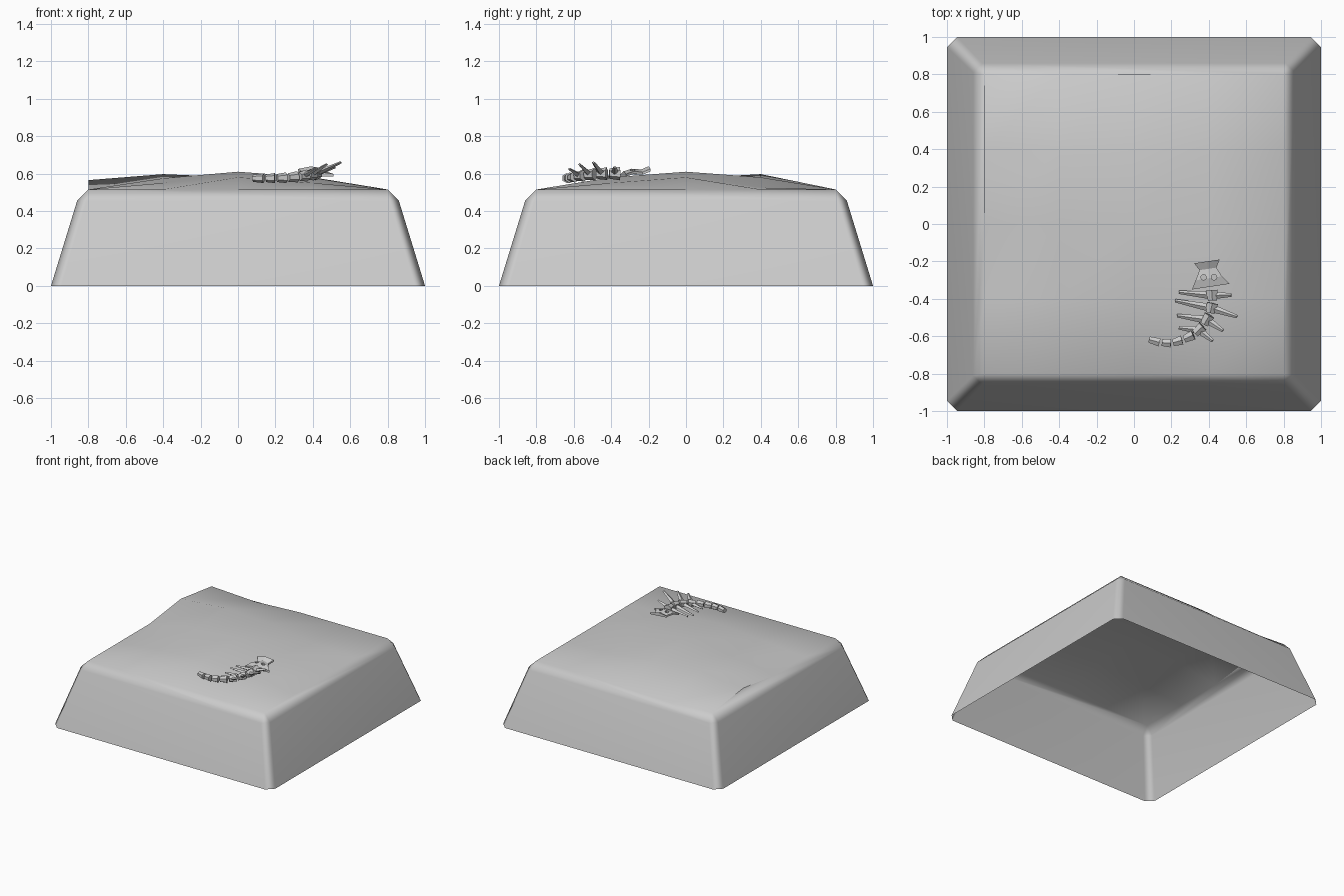
import bpy
import bmesh
import math
from mathutils import Vector, Matrix

default_cube = bpy.data.objects.get("Cube")
if default_cube:
    bpy.data.objects.remove(default_cube, do_unlink=True)


def make_object(name, bm):
    """Turn a bmesh into a linked, selected object."""
    bmesh.ops.recalc_face_normals(bm, faces=bm.faces)
    mesh = bpy.data.meshes.new(name)
    bm.to_mesh(mesh)
    bm.free()
    obj = bpy.data.objects.new(name, mesh)
    bpy.context.collection.objects.link(obj)
    bpy.ops.object.select_all(action='DESELECT')
    obj.select_set(True)
    bpy.context.view_layer.objects.active = obj
    return obj


def add_frustum(bm, start, end, r1, r2, sides=6, flat=1.0):
    """Tapered bar between two points, optionally flattened across its width."""
    axis = end - start
    rot = axis.to_track_quat('Z', 'Y').to_matrix().to_4x4()
    place = Matrix.Translation((start + end) / 2) @ rot @ Matrix.Diagonal((1, flat, 1, 1))
    bmesh.ops.create_cone(bm, cap_ends=True, segments=sides, radius1=r1,
                          radius2=r2, depth=axis.length, matrix=place)


# Ground slab: open shell with a gently uneven top
RIM, WALL, FOOT = 0.515, 0.455, 0.0
HEIGHTS = [  # rows run front to back, columns from -x to +x
    [RIM, RIM, RIM, RIM, RIM],
    [RIM, 0.55, 0.58, 0.55, RIM],
    [RIM, 0.575, 0.61, 0.58, RIM],
    [0.565, 0.597, 0.58, 0.525, RIM],
    [RIM, 0.495, RIM, RIM, RIM],
]
bm = bmesh.new()
top = [[bm.verts.new((0.4 * (c - 2), 0.4 * (r - 2), z)) for c, z in enumerate(row)]
       for r, row in enumerate(HEIGHTS)]
for r in range(4):
    for c in range(4):
        bm.faces.new((top[r][c], top[r][c + 1], top[r + 1][c + 1], top[r + 1][c]))


def octagon(half, cut, z):
    """Square with clipped corners, two points per side."""
    points = []
    for i in range(4):
        turn = Matrix.Rotation(i * math.pi / 2, 3, 'Z')
        for x in (cut - half, half - cut):
            points.append(bm.verts.new(turn @ Vector((x, -half, z))))
    return points


shoulder = octagon(0.86, 0.05, WALL)
foot = octagon(1.0, 0.055, FOOT)
edges = [top[0], [row[4] for row in top], top[4][::-1], [row[0] for row in top][::-1]]
for i, edge in enumerate(edges):
    a, b, c = shoulder[2 * i], shoulder[2 * i + 1], shoulder[(2 * i + 2) % 8]
    bm.faces.new([a, b] + edge[::-1])
    bm.faces.new((b, c, edge[-1]))
for i in range(8):
    j = (i + 1) % 8
    bm.faces.new((foot[i], foot[j], shoulder[j], shoulder[i]))
make_object("ground_slab", bm)
bpy.ops.object.shade_smooth_by_angle(angle=math.radians(44))
weighted = bpy.context.object.modifiers.new("Weighted normals", 'WEIGHTED_NORMAL')
weighted.keep_sharp = True

# Curved spine of tapered vertebrae, thinning to the tail
spine = [Vector(p) for p in (
    (0.415, -0.35, 0.600), (0.42, -0.42, 0.600), (0.405, -0.485, 0.597),
    (0.37, -0.545, 0.590), (0.32, -0.592, 0.583), (0.26, -0.62, 0.578),
    (0.20, -0.637, 0.576), (0.14, -0.634, 0.575), (0.07, -0.615, 0.575))]
bm = bmesh.new()
for i, (a, b) in enumerate(zip(spine, spine[1:])):
    size = 0.036 - 0.0015 * i
    add_frustum(bm, a.lerp(b, 0.05), a.lerp(b, 0.85), size, size * 0.75)
make_object("spine", bm)

# Ribs: one side sweeps upward, the other lies along the ground
raised_tips = [(0.52, -0.38, 0.635), (0.55, -0.495, 0.66),
               (0.475, -0.57, 0.65), (0.42, -0.625, 0.625)]
lying_tips = [(0.24, -0.365, 0.585), (0.22, -0.41, 0.58),
              (0.23, -0.49, 0.575), (0.24, -0.555, 0.575)]
for name, tips in (("raised_ribs", raised_tips), ("lying_ribs", lying_tips)):
    bm = bmesh.new()
    for i, tip in enumerate(tips):
        root = spine[i].lerp(spine[i + 1], 0.45)
        add_frustum(bm, root, Vector(tip), 0.022, 0.009, sides=4, flat=0.7)
    make_object(name, bm)

# Skull: flared plate, pinched behind a wide snout
sections = [(0.41, -0.335, 0.10, 0.598), (0.40, -0.29, 0.07, 0.612),
            (0.395, -0.24, 0.045, 0.608), (0.39, -0.20, 0.068, 0.625)]
bm = bmesh.new()
rings = []
for x, y, half, z in sections:
    rings.append([bm.verts.new((x + sx * half, y + 0.15 * sx * half, z + sz * 0.014))
                  for sx, sz in ((-1, -1), (1, -1), (1, 0), (0, 1), (-1, 0))])
for a, b in zip(rings, rings[1:]):
    for i in range(5):
        j = (i + 1) % 5
        bm.faces.new((a[i], a[j], b[j], b[i]))
bm.faces.new(rings[0])
bm.faces.new(rings[-1][::-1])
skull = make_object("skull", bm)

# Eye sockets cut through the skull
bm = bmesh.new()
for x in (0.372, 0.428):
    eye = Vector((x, -0.285, 0.61))
    up = Vector((0, 0, 0.05))
    add_frustum(bm, eye - up, eye + up, 0.015, 0.015, sides=8)
cutter = make_object("eye_socket_cutter", bm)
cutter.hide_render = True
bpy.context.view_layer.objects.active = skull
sockets = skull.modifiers.new("Eye sockets", 'BOOLEAN')
sockets.object = cutter
sockets.operation = 'DIFFERENCE'
bpy.ops.object.modifier_apply(modifier=sockets.name)
bpy.data.objects.remove(cutter, do_unlink=True)
